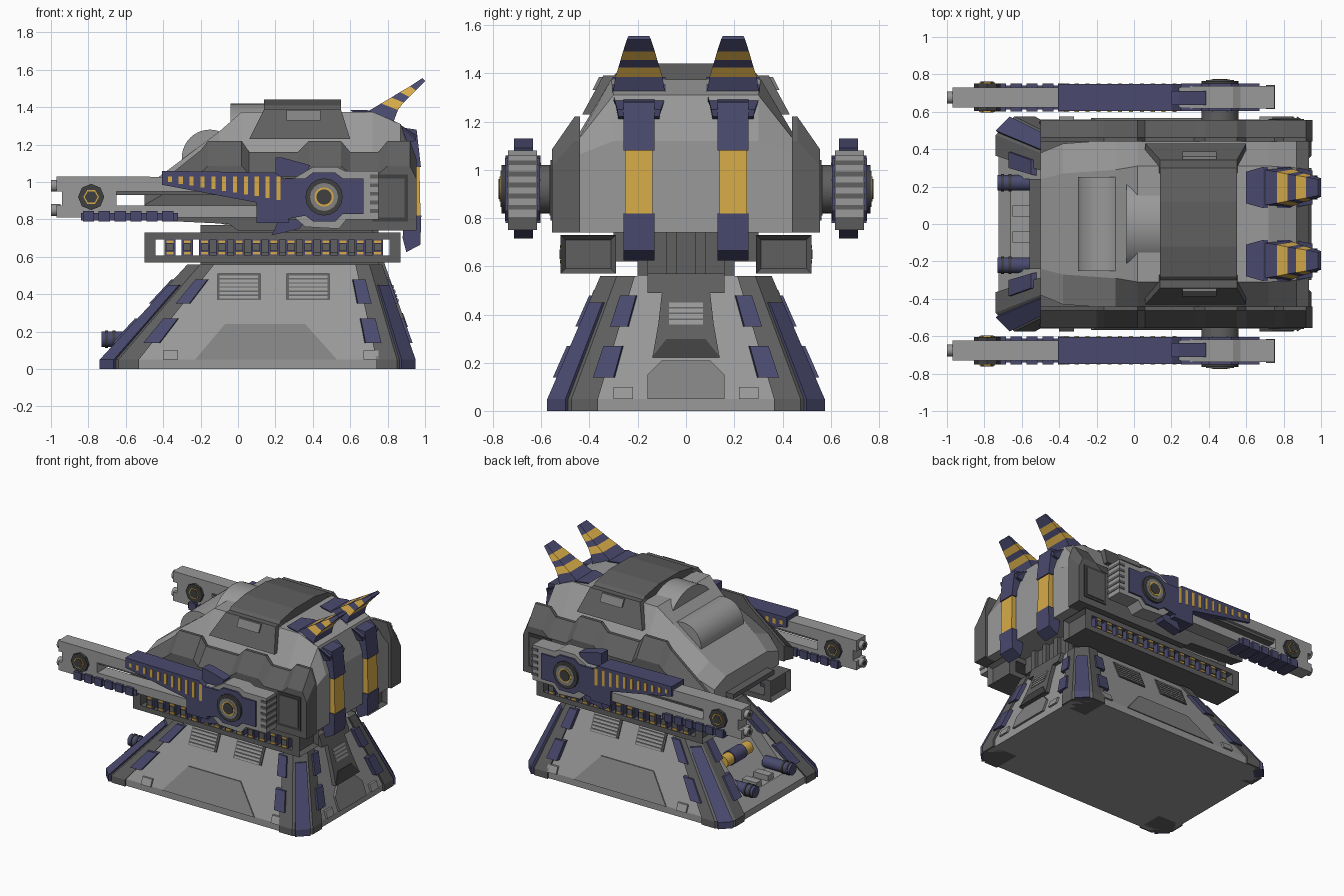
import bpy, bmesh, math
from mathutils import Vector

if "Cube" in bpy.data.objects:
    bpy.data.objects.remove(bpy.data.objects["Cube"])

def mat(name, r, g, b):
    m = bpy.data.materials.new(name)
    m.diffuse_color = (r, g, b, 1)
    m.use_nodes = True
    m.node_tree.nodes["Principled BSDF"].inputs["Base Color"].default_value = m.diffuse_color
    return m

LIGHT = mat("light grey", .32, .32, .32)
MID = mat("mid grey", .22, .22, .22)
DARK = mat("dark grey", .115, .115, .115)
BLACK = mat("charcoal", .05, .05, .05)
BLUE = mat("navy blue", .068, .068, .158)
YELLOW = mat("amber", .68, .41, .065)

def lerp(a, b, t):
    return a + (b - a) * t

def loft(name, rings, m):
    """Skin a list of equal-length closed rings and cap both ends."""
    bm = bmesh.new()
    vs = [[bm.verts.new(p) for p in r] for r in rings]
    n = len(rings[0])
    for a, b in zip(vs, vs[1:]):
        for i in range(n):
            bm.faces.new((a[i], a[(i + 1) % n], b[(i + 1) % n], b[i]))
    bm.faces.new(vs[0])
    bm.faces.new(vs[-1])
    bmesh.ops.recalc_face_normals(bm, faces=bm.faces)
    me = bpy.data.meshes.new(name)
    bm.to_mesh(me)
    bm.free()
    me.materials.append(m)
    ob = bpy.data.objects.new(name, me)
    bpy.context.collection.objects.link(ob)
    return ob

def prism(name, pts, y0, y1, m):
    """Extrude an x-z outline along y."""
    return loft(name, [[(x, y, z) for x, z in pts] for y in (y0, y1)], m)

def rect(a0, a1, z0, z1):
    return [(a0, z0), (a1, z0), (a1, z1), (a0, z1)]

def box(name, x0, x1, y0, y1, z0, z1, m):
    return prism(name, rect(x0, x1, z0, z1), y0, y1, m)

def cyl(name, a, b, r, m, n=24):
    a, b = Vector(a), Vector(b)
    q = (b - a).to_track_quat('Z', 'Y')
    ring = [q @ Vector((r * math.cos(k * math.tau / n), r * math.sin(k * math.tau / n), 0)) for k in range(n)]
    ob = loft(name, [[p + c for p in ring] for c in (a, b)], m)
    bpy.ops.object.select_all(action='DESELECT')
    ob.select_set(True)
    bpy.context.view_layer.objects.active = ob
    if n > 8:
        bpy.ops.object.shade_smooth_by_angle(angle=math.radians(35))
    return ob

# ---------- sloped base ----------
def T(z): return max(0, (z - .05) / .51)
def X0(z): return lerp(-.74, -.27, T(z))
def X1(z): return lerp(.95, .77, T(z))
def HW(z): return lerp(.575, .355, T(z))

def slab(name, pts, side, d, m, inner=-.03):
    """Plate lying on one sloped side of the base; pts are (along, z)."""
    f = {'front': lambda a, z, e: (a, -HW(z) - e, z), 'back': lambda a, z, e: (a, HW(z) + e, z),
         'right': lambda a, z, e: (X1(z) + e, a, z)}[side]
    return loft(name, [[f(a, z, e) for a, z in pts] for e in (inner, d)], m)

rings = []
for z in (0, .05, .56):
    a, b, h, c = X0(z) + .015, X1(z) - .015, HW(z) - .015, .12
    rings.append([(a + c, -h, z), (b - c, -h, z), (b, -h + c, z), (b, h - c, z),
                  (b - c, h, z), (a + c, h, z), (a, h - c, z), (a, -h + c, z)])
core = loft("base_core", rings, LIGHT)

# recessed equipment bay in the left-hand side
bay = prism("bay_cutter", [(-.9, .12), (-.52, .12), (-.2, .49), (-.9, .49)], -.24, .24, LIGHT)
bay.hide_render = True
bay.hide_viewport = True
cut = core.modifiers.new("bay", 'BOOLEAN')
cut.operation, cut.solver, cut.object = 'DIFFERENCE', 'EXACT', bay
cyl("power_cell", (-.42, -.13, .28), (-.42, .17, .28), .045, YELLOW)
cyl("power_cell_sleeve", (-.42, -.05, .28), (-.42, .09, .28), .052, BLUE)
for y in (-.1, .04):
    box("bay_block", -.65, -.53, y, y + .06, .1, .16, LIGHT)

def corner(name, prof, zs, sx, sy, m):
    """Follow a base corner; prof is inward (x, y) distance from it."""
    rings = []
    for z in zs:
        k = lerp(1, .68, T(z))
        cx = X1(z) if sx > 0 else X0(z)
        rings.append([(cx - sx * u * k, sy * (HW(z) - v * k), z) for u, v in prof])
    loft(name, rings, m)

for sx in (1, -1):
    for sy in (1, -1):
        corner("corner_pillar", [(0, .21), (0, .1), (.1, 0), (.21, 0), (.21, .21)], (0, .05, .56), sx, sy, DARK)
        corner("pillar_stripe", [(0, .075), (.075, 0), (.12, .05), (.05, .12)], (0, .05, .45), sx, sy, BLUE)
        for z0, z1 in ((.14, .27), (.35, .48)):
            tab = [(.16, -.016), (.25, -.016), (.26, .04), (.16, .04)]
            corner("pillar_tab", tab, (z0, z1), sx, sy, BLUE)
            corner("pillar_tab", [(v, u) for u, v in tab], (z0, z1), sx, sy, BLUE)

for side in ('front', 'back'):
    slab("lower_panel", [(-.23, .05), (.53, .05), (.36, .24), (-.07, .24)], side, -.007, MID)
    for a in (-.4, .67):
        slab("base_foot", rect(a, a + .08, .05, .1), side, 0, LIGHT)
    for a in (-.11, .26):
        slab("vent_frame", rect(a, a + .23, .37, .51), side, -.006, DARK)
        for k in range(6):
            slab("vent_slat", rect(a + .012, a + .218, .376 + k * .022, .391 + k * .022), side, .002, LIGHT)

# right-hand side of the base: access panel and coupling
slab("rear_panel", [(-.16, .05), (.16, .05), (.16, .15), (.1, .21), (-.1, .21), (-.16, .15)], 'right', 0, MID)
slab("rear_coupling", [(-.14, .22), (.14, .22), (.115, .36), (.1, .49), (.16, .49), (.16, .57),
                       (-.16, .57), (-.16, .49), (-.1, .49), (-.115, .36)], 'right', .015, DARK)
slab("coupling_lip", [(-.14, .225), (.14, .225), (.08, .3), (-.08, .3)], 'right', .02, BLACK)
for k in range(4):
    slab("coupling_slat", rect(-.07, .07, .36 + k * .024, .378 + k * .024), 'right', .021, LIGHT)
for a in (-.3, .22):
    slab("base_foot", rect(a, a + .08, .05, .1), 'right', 0, LIGHT)

# ---------- neck and skirt boxes ----------
box("neck", -.2, .72, -.2, .2, .54, .7, DARK)
box("neck_plate", -.2, .72, -.3, .3, .62, .77, DARK)
for y in (-.18, -.06, .06, .18):
    box("neck_rib", .7, .75, y - .02, y + .02, .55, .76, DARK)

for s in (1, -1):
    # open-fronted skirt: two rails, recessed ends, a row of studs with gaps
    for z0, z1 in ((.57, .608), (.692, .73)):
        box("skirt_rail", -.45, .82, s * .29, s * .52, z0, z1, DARK)
    for x0, x1, d in ((-.5, -.44, -1), (.81, .87, 1)):
        end = box("skirt_end", x0, x1, s * .29, s * .52, .57, .73, DARK)
        bm = bmesh.new()
        bm.from_mesh(end.data)
        bmesh.ops.inset_individual(bm, faces=[f for f in bm.faces if f.normal.x * d > .9], thickness=.03, depth=-.03)
        bm.to_mesh(end.data)
        bm.free()
    for k in range(13):
        x = -.41 + k * .0925 + .046
        box("strip_post", x - .03, x + .03, s * .4, s * .515, .6, .7, BLUE)
        box("strip_stud", x - .02, x + .02, s * .5, s * .524, .63, .67, DARK)
        for z in (.612, .674):
            box("stud_dash", x - .018, x + .018, s * .5, s * .522, z, z + .014, YELLOW)

# ---------- turret body ----------
body = []
for x, w, zb, zs, t, zt in ((-.5, .38, .82, .92, .24, .97), (-.38, .43, .8, 1.0, .27, 1.06),
                            (-.1, .45, .78, 1.13, .29, 1.27), (.02, .45, .75, 1.14, .31, 1.375),
                            (.72, .45, .74, 1.14, .31, 1.375), (.87, .45, .74, 1.12, .3, 1.31),
                            (.935, .45, .74, 1.06, .3, 1.12)):
    body.append([(x, -w, zb), (x, w, zb), (x, w, zs), (x, t, zt), (x, -t, zt), (x, -w, zs)])
loft("turret_body", body, LIGHT)
box("nose_lip", -.56, -.45, -.24, .24, .815, .85, DARK)
cyl("nose_drum", (-.15, -.25, 1.13), (-.15, .25, 1.13), .15, LIGHT, 40)
cyl("crown_drum", (-.04, 0, 1.14), (.16, 0, 1.14), .28, LIGHT, 48)

# roof saddle with side flaps
saddle = [(-.33, 1.36), (-.28, 1.41), (-.12, 1.44), (.12, 1.44), (.28, 1.41), (.33, 1.36)]
loft("roof_saddle", [[(x, y, z) for y, z in saddle] for x in (.14, .55)], DARK)
armour = [(-.5, .82), (-.05, .79), (0, .74), (.955, .74), (.955, 1.12), (.92, 1.22), (.8, 1.22), (.75, 1.16),
          (.6, 1.16), (.55, 1.22), (.38, 1.22), (.32, 1.16), (.06, 1.16), (.02, 1.22), (-.16, 1.22),
          (-.2, 1.17), (-.5, .93)]
for s in (1, -1):
    loft("roof_flap", [[(.06, s * (.405 + e), 1.23), (.6, s * (.405 + e), 1.23), (.55, s * (.318 + e), 1.39),
                        (.14, s * (.318 + e), 1.39)] for e in (-.05, .025)], DARK)
    handle = [(.25, 1.33), (.388, 1.33), (.36, 1.385), (.25, 1.385)]
    loft("flap_handle", [[(x, s * y, z) for y, z in handle] for x in (.26, .44)], MID)
    # side armour, leaning inwards at the top
    loft("side_armour", [[(x, s * .44, z) for x, z in armour],
                         [(x, s * .462, z) for x, z in armour],
                         [(x, s * .555, lerp(.74, z, .72)) for x, z in armour]], DARK)
    box("armour_panel_rim", .72, .91, s * .54, s * .561, .79, 1.04, BLACK)
    box("armour_panel", .74, .89, s * .54, s * .566, .81, 1.02, DARK)

    # ---------- back fins ----------
    c = s * .195
    prism("fin_foot", [(.88, .70), (.90, .625), (.975, .665), (.98, .82), (.89, .82)], c - .065, c + .065, BLUE)
    prism("fin_band", [(.89, .82), (.976, .82), (.97, 1.08), (.89, 1.08)], c - .057, c + .057, YELLOW)
    prism("fin_limb", [(.88, 1.08), (.978, 1.08), (.955, 1.28), (.82, 1.3)], c - .065, c + .065, BLUE)
    sec = lambda x0, z0, x1, z1, a, b: [(x0, c - a, z0), (x0, c + a, z0), (x1, c + b, z1), (x1, c - b, z1)]
    loft("fin_shoulder", [sec(.6, 1.385, .8, 1.22, .085, .085), sec(.69, 1.385, .86, 1.2, .11, .085),
                          sec(.83, 1.33, .95, 1.22, .11, .085), sec(.85, 1.3, .955, 1.25, .11, .09)], BLUE)
    # horn sections: upper x, z / lower x, z / half width
    horn = [(.69, 1.375, .82, 1.29, .112), (.765, 1.42, .855, 1.385, .098), (.82, 1.452, .885, 1.425, .085),
            (.865, 1.48, .915, 1.455, .076), (.92, 1.512, .95, 1.49, .066), (.985, 1.555, 1.0, 1.54, .05)]
    for k in range(5):
        loft("fin_horn", [sec(*p[:4], p[4] * .85, p[4]) for p in horn[k:k + 2]], YELLOW if k % 2 else BLUE)

    # ---------- side guns ----------
    def gun(name, pts, y0, y1, m):
        return prism(name, pts, s * y0, s * y1, m)

    gun("barrel_upper", [(-.97, .95), (.3, .95), (.3, 1.02), (-.65, 1.03), (-.97, 1.03)], .622, .73, LIGHT)
    gun("barrel_lower", [(-.97, .81), (.2, .81), (.2, .875), (-.97, .875)], .622, .73, LIGHT)
    gun("muzzle_block", rect(-.94, -.65, .86, .97), .622, .73, LIGHT)
    gun("barrel_rail", rect(-.66, .1, .93, .955), .64, .71, DARK)
    for z in (.98, .85):
        cyl("muzzle", (-1, s * .676, z), (-.95, s * .676, z), .032, LIGHT, 16)
        cyl("muzzle_bore", (-1.0005, s * .676, z), (-.99, s * .676, z), .018, BLACK, 16)
    cyl("barrel_bolt", (-.785, s * .603, .92), (-.785, s * .75, .92), .07, BLACK, 8)
    cyl("bolt_ring", (-.785, s * .6, .92), (-.785, s * .757, .92), .042, YELLOW, 6)
    cyl("bolt_head", (-.785, s * .597, .92), (-.785, s * .761, .92), .035, BLACK, 6)
    gun("under_guard", rect(-.84, -.32, .795, .835), .612, .74, BLUE)
    for k in range(6):
        x = -.83 + k * .085
        gun("under_guard_rib", rect(x, x + .06, .788, .845), .602, .75, BLUE)

    # slotted blue shroud
    gun("shroud", [(-.405, 1.06), (.2, 1.05), (.27, 1.0), (.27, .78), (.1, .78), (.1, .89), (-.405, .985)], .603, .748, BLUE)
    for k in range(11):
        x = -.375 + k * .058
        zb = lerp(1.0, .905, k / 10)
        for y in (.6, .745):
            gun("shroud_slot", rect(x, x + .022, zb, 1.03), y, y + .006, YELLOW)

    # breech housing
    gun("breech", [(.28, .83), (.36, .76), (.54, .75), (.58, .8), (.75, .8), (.75, 1.06), (.57, 1.06),
                   (.53, 1.08), (.4, 1.08), (.3, 1.02)], .618, .738, LIGHT)
    gun("breech_plate", [(.25, .8), (.36, .82), (.4, .79), (.52, .79), (.56, .83), (.67, .83), (.67, 1.02), (.56, 1.02),
                         (.52, 1.05), (.4, 1.05), (.36, 1.02), (.25, 1.02)], .605, .75, BLUE)
    for k in range(5):
        z = .835 + k * .046
        gun("breech_groove", rect(.705, .753, z, z + .02), .614, .742, DARK)
    gun("upper_flap", [(.2, 1.13), (.24, 1.13), (.385, 1.09), (.36, 1.03), (.2, 1.03)], .635, .712, BLUE)
    gun("lower_flap", [(.18, .715), (.33, .75), (.36, .8), (.22, .8)], .635, .712, BLUE)
    cyl("pivot_shaft", (.46, s * .5, .92), (.46, s * .62, .92), .1, DARK)
    for nm, r, y, m in (("pivot_disc", .1, .765, BLACK), ("pivot_face", .075, .769, MID),
                        ("pivot_ring", .052, .772, YELLOW), ("pivot_cap", .041, .776, BLACK)):
        cyl(nm, (.46, s * .6, .92), (.46, s * y, .92), r, m, 16)
    # canisters beside the equipment bay
    cyl("bay_canister", (-.73, s * .22, .16), (-.5, s * .22, .16), .042, BLUE)
    for x in (-.71, -.67):
        cyl("canister_band", (x, s * .22, .16), (x + .015, s * .22, .16), .047, BLACK)
